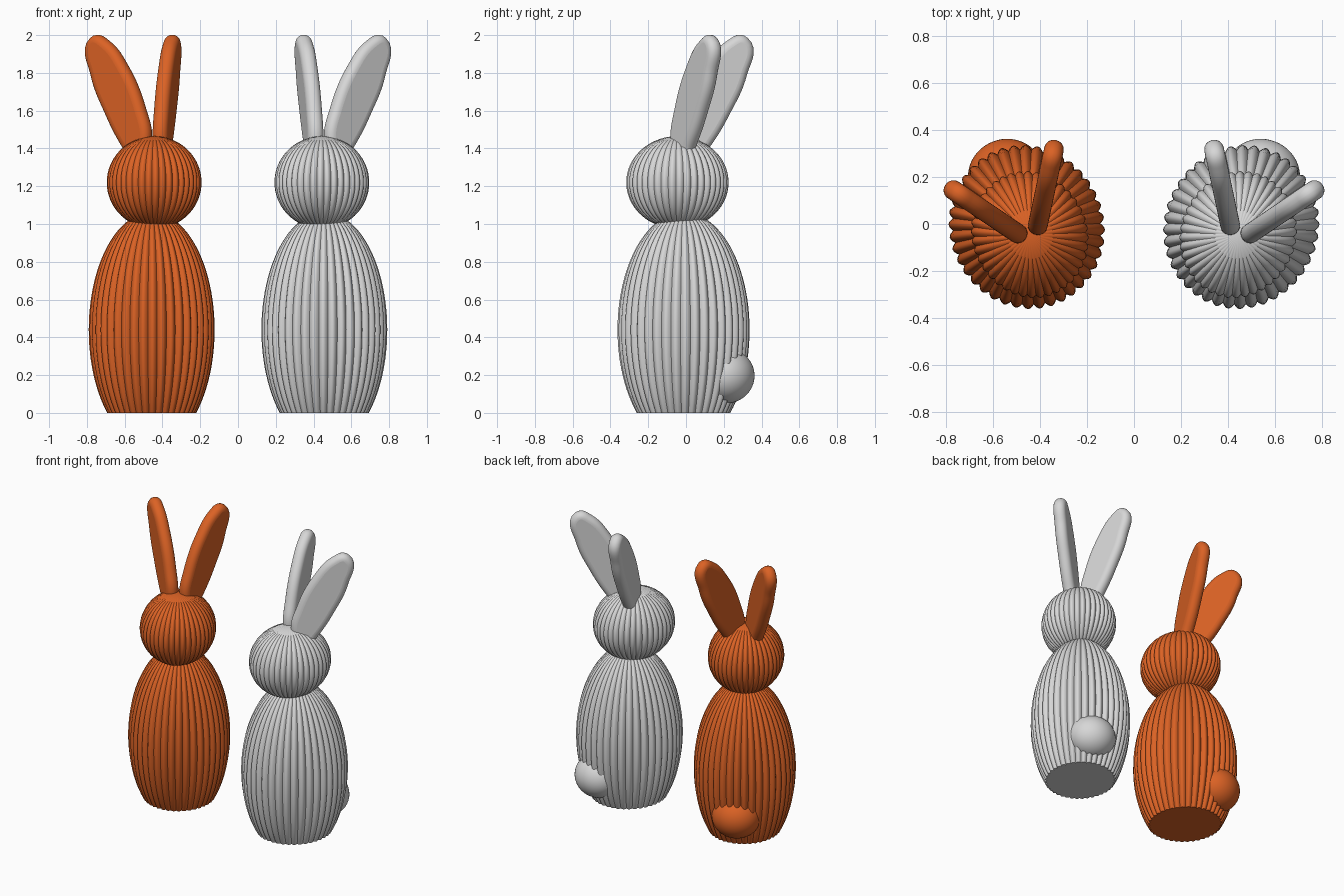
import bpy
import bmesh
from math import pi, sin, cos, asin, radians
from mathutils import Matrix, Vector

if "Cube" in bpy.data.objects:
    bpy.data.objects.remove(bpy.data.objects["Cube"], do_unlink=True)

RIBS = 40
STEPS = 6  # facets across each rib


def make_material(name, color):
    mat = bpy.data.materials.new(name)
    mat.use_nodes = True
    mat.diffuse_color = color
    bsdf = next(n for n in mat.node_tree.nodes if n.type == "BSDF_PRINCIPLED")
    bsdf.inputs["Base Color"].default_value = color
    return mat


def select_only(obj):
    bpy.ops.object.select_all(action="DESELECT")
    obj.select_set(True)
    bpy.context.view_layer.objects.active = obj


def finish(obj, matrix, mat):
    """Place a part, colour it and smooth it while keeping grooves crisp."""
    obj.data.materials.clear()
    obj.data.materials.append(mat)
    obj.matrix_world = matrix
    select_only(obj)
    bpy.ops.object.shade_smooth_by_angle(angle=radians(36))


def add_bmesh(name, bm):
    bmesh.ops.recalc_face_normals(bm, faces=bm.faces)
    mesh = bpy.data.meshes.new(name)
    bm.to_mesh(mesh)
    bm.free()
    obj = bpy.data.objects.new(name, mesh)
    bpy.context.collection.objects.link(obj)
    return obj


def ribbed_ellipsoid(name, radii, start, rings, depth):
    """Ellipsoid with vertical rounded ribs, from latitude start to the top."""
    bm = bmesh.new()
    count = RIBS * STEPS
    loops = []
    for i in range(rings):
        lat = start + (pi / 2 - start) * i / rings
        loop = []
        for j in range(count):
            a = 2 * pi * j / count
            r = cos(lat) * (1 - depth * (1 - abs(sin(a * RIBS / 2))))
            loop.append(bm.verts.new((radii[0] * r * cos(a),
                                      radii[1] * r * sin(a),
                                      radii[2] * sin(lat))))
        loops.append(loop)
    for low, high in zip(loops, loops[1:]):
        for j in range(count):
            k = (j + 1) % count
            bm.faces.new((low[j], low[k], high[k], high[j]))
    top = bm.verts.new((0, 0, radii[2]))
    for j in range(count):
        bm.faces.new((loops[-1][j], loops[-1][(j + 1) % count], top))
    bm.faces.new(loops[0][::-1])
    return add_bmesh(name, bm)


def ear_blade(name):
    """Flat leaf shaped slab with a fully rounded rim."""
    outline = [(.34, 1.956), (.325, 1.8), (.235, 1.6), (.13, 1.43), (.07, 1.36),
               (.03, 1.44), (.065, 1.6), (.175, 1.82), (.285, 1.94)]
    curve = bpy.data.curves.new(name, "CURVE")
    curve.dimensions = "2D"
    curve.fill_mode = "BOTH"
    curve.bevel_depth = 0.04
    curve.bevel_resolution = 5
    curve.extrude = 0.002
    spline = curve.splines.new("BEZIER")
    spline.bezier_points.add(len(outline) - 1)
    spline.use_cyclic_u = True
    spline.resolution_u = 8
    for point, (u, z) in zip(spline.bezier_points, outline):
        point.co = (u, z, 0)
        point.handle_left_type = point.handle_right_type = "AUTO"
    obj = bpy.data.objects.new(name, curve)
    bpy.context.collection.objects.link(obj)
    select_only(obj)
    bpy.ops.object.convert(target="MESH")
    return bpy.context.view_layer.objects.active


def rabbit(prefix, side, mat):
    place = (Matrix.Translation((side * .457, -.013, 0))
             @ Matrix.Rotation(radians(-22 * side), 4, "Z"))

    # Body: tall ribbed egg cut flat at the ground
    centre = .44
    height = .623
    body = ribbed_ellipsoid(prefix + "_body", (.33, .353, height),
                            -asin(centre / height), 36, .055)
    finish(body, place @ Matrix.Translation((0, 0, centre)), mat)

    # Head: ribbed ball set slightly forward
    head = ribbed_ellipsoid(prefix + "_head", (.247, .275, .245),
                            radians(-85), 36, .05)
    finish(head, place @ Matrix.Translation((0, -.035, 1.22)), mat)

    # Tail: plain smooth ball at the back
    bm = bmesh.new()
    bmesh.ops.create_uvsphere(bm, u_segments=48, v_segments=24, radius=1)
    bmesh.ops.scale(bm, vec=Vector((.162, .152, .147)), verts=bm.verts)
    tail = add_bmesh(prefix + "_tail", bm)
    finish(tail, place @ Matrix.Translation((0, .24, .197)), mat)

    # Ears: upright blades fanning outward and backward
    for label, s in (("left", 1), ("right", -1)):
        ear = ear_blade(prefix + "_" + label + "_ear")
        finish(ear, place @ Matrix.Translation((s * .03, -.035, 0))
               @ Matrix.Rotation(radians(90 - s * 34), 4, "Z")
               @ Matrix.Rotation(pi / 2, 4, "X"), mat)


rabbit("orange_rabbit", -1, make_material("orange", (.71, .122, .018, 1)))
rabbit("grey_rabbit", 1, make_material("light_grey", (.68, .68, .68, 1)))
